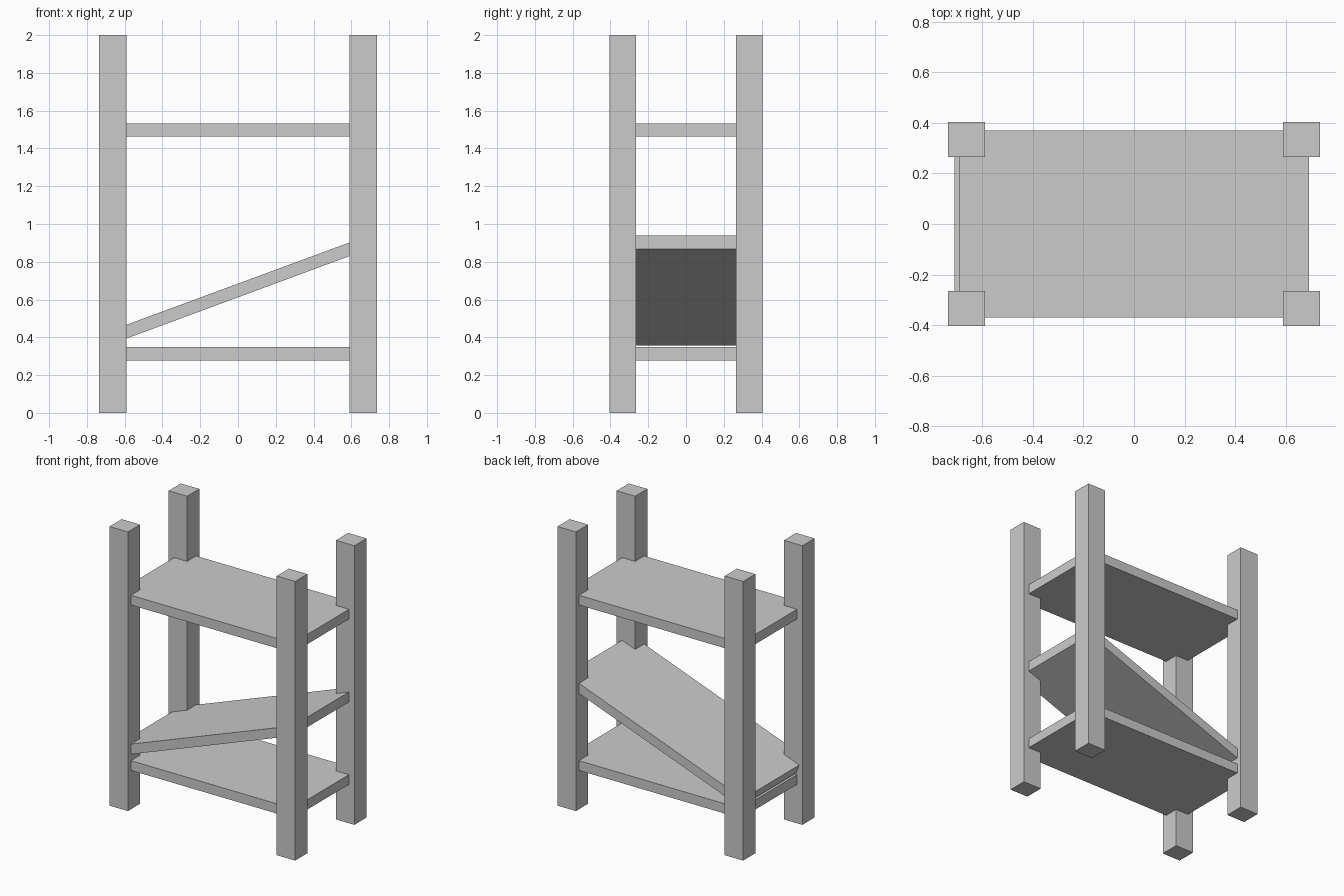
import bpy, bmesh

if "Cube" in bpy.data.objects:
    bpy.data.objects.remove(bpy.data.objects["Cube"])


def prism(name, profile, half_depth):
    """Extrude an x-z profile symmetrically along y."""
    bm = bmesh.new()
    face = bm.faces.new([bm.verts.new((x, -half_depth, z)) for x, z in profile])
    ext = bmesh.ops.extrude_face_region(bm, geom=[face])
    moved = [v for v in ext["geom"] if isinstance(v, bmesh.types.BMVert)]
    bmesh.ops.translate(bm, verts=moved, vec=(0, 2 * half_depth, 0))
    bmesh.ops.recalc_face_normals(bm, faces=bm.faces)
    mesh = bpy.data.meshes.new(name)
    bm.to_mesh(mesh)
    bm.free()
    obj = bpy.data.objects.new(name, mesh)
    bpy.context.collection.objects.link(obj)
    return obj


def rect(x, z0, z1):
    return [(-x, z0), (x, z0), (x, z1), (-x, z1)]


# Four corner posts
for sx, side in ((-1, "left"), (1, "right")):
    for sy, end in ((-1, "front"), (1, "back")):
        post = prism(f"{end}_{side}_post", rect(0.073, 0, 2), 0.069)
        post.location = (sx * 0.663, sy * 0.335, 0)

# Level shelves, their corners set into the posts
prism("lower_shelf", rect(0.693, 0.278, 0.348), 0.369)
prism("upper_shelf", rect(0.693, 1.463, 1.533), 0.369)

# Fallen shelf: square-cut low end, upright high end
prism("tilted_shelf",
      [(-0.687, 0.358), (0.693, 0.868), (0.693, 0.94), (-0.711, 0.422)], 0.369)
